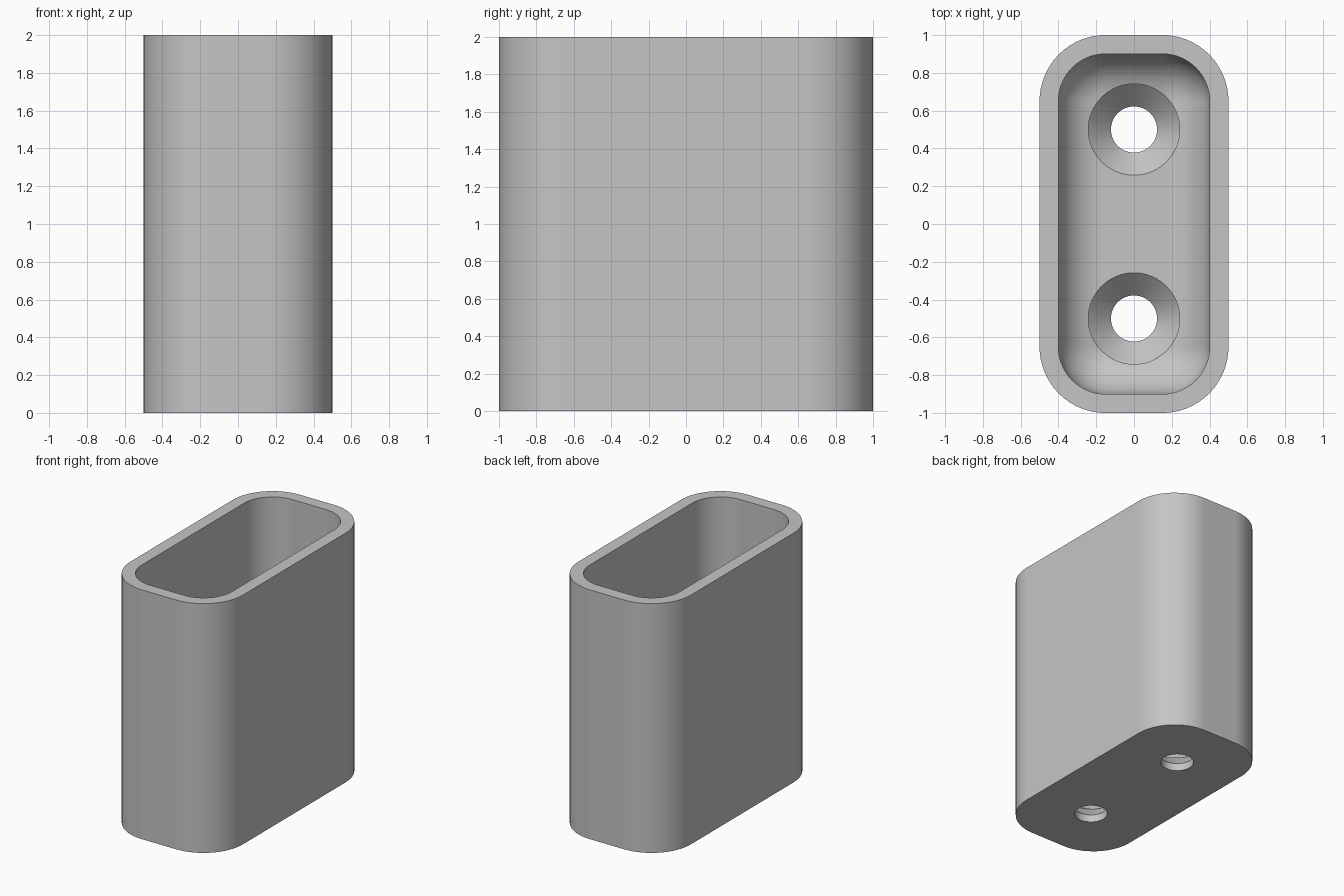
import bpy
import bmesh
from math import sin, cos, pi, radians

if "Cube" in bpy.data.objects:
    bpy.data.objects.remove(bpy.data.objects["Cube"], do_unlink=True)

HALF_X, HALF_Y, HEIGHT = 0.5, 1.0, 2.0
CORNER, WALL, FLOOR, FILLET = 0.35, 0.1, 0.18, 0.245
HOLE_R, SINK_R, HOLE_Y, HOLE_DEPTH = 0.122, 0.242, 0.5, 0.06
CORNER_STEPS, FILLET_STEPS, ROUND = 16, 12, 64

gray = bpy.data.materials.new("plain gray")
gray.use_nodes = True
colour = (0.56, 0.56, 0.56, 1)
gray.diffuse_color = colour
gray.node_tree.nodes["Principled BSDF"].inputs["Base Color"].default_value = colour


def rounded_ring(inset, z):
    """Points of the rounded rectangle, moved inwards by inset."""
    r = CORNER - inset
    cx, cy = HALF_X - CORNER, HALF_Y - CORNER
    pts = []
    for i, (sx, sy) in enumerate([(1, 1), (-1, 1), (-1, -1), (1, -1)]):
        for k in range(CORNER_STEPS + 1):
            a = (i + k / CORNER_STEPS) * pi / 2
            pts.append((sx * cx + r * cos(a), sy * cy + r * sin(a), z))
    return pts


def circle_ring(r, z, y):
    return [(r * cos(2 * pi * k / ROUND), y + r * sin(2 * pi * k / ROUND), z)
            for k in range(ROUND)]


def loft(name, rings):
    """Closed solid through a stack of rings."""
    bm = bmesh.new()
    loops = [[bm.verts.new(p) for p in ring] for ring in rings]
    n = len(loops[0])
    for a, b in zip(loops, loops[1:]):
        for k in range(n):
            j = (k + 1) % n
            bm.faces.new((a[k], a[j], b[j], b[k]))
    bm.faces.new(loops[0][::-1])
    bm.faces.new(loops[-1])
    bmesh.ops.recalc_face_normals(bm, faces=bm.faces)
    mesh = bpy.data.meshes.new(name)
    bm.to_mesh(mesh)
    bm.free()
    mesh.materials.append(gray)
    obj = bpy.data.objects.new(name, mesh)
    bpy.context.collection.objects.link(obj)
    return obj


# Hollow body: outer wall, rim, inner wall, filleted floor
rings = [rounded_ring(0, 0), rounded_ring(0, HEIGHT), rounded_ring(WALL, HEIGHT)]
for s in range(FILLET_STEPS + 1):
    t = s / FILLET_STEPS * pi / 2
    rings.append(rounded_ring(WALL + FILLET * (1 - cos(t)),
                              FLOOR + FILLET * (1 - sin(t))))
body = loft("open_box_body", rings)
bpy.context.view_layer.objects.active = body
body.select_set(True)

# Two countersunk screw holes through the floor
for side in (-1, 1):
    y = side * HOLE_Y
    cutter = loft("hole_cutter", [circle_ring(HOLE_R, -0.1, y),
                                  circle_ring(HOLE_R, HOLE_DEPTH, y),
                                  circle_ring(SINK_R, FLOOR, y),
                                  circle_ring(SINK_R, FLOOR + 0.3, y)])
    cutter.hide_render = True
    cut = body.modifiers.new("screw hole", "BOOLEAN")
    cut.operation = "DIFFERENCE"
    cut.solver = "EXACT"
    cut.object = cutter
    bpy.ops.object.modifier_apply(modifier=cut.name)
    bpy.data.objects.remove(cutter, do_unlink=True)

# Smooth curves, crisp rims
bpy.ops.object.shade_smooth_by_angle(angle=radians(25))
weighted = body.modifiers.new("clean flats", "WEIGHTED_NORMAL")
weighted.keep_sharp = True
